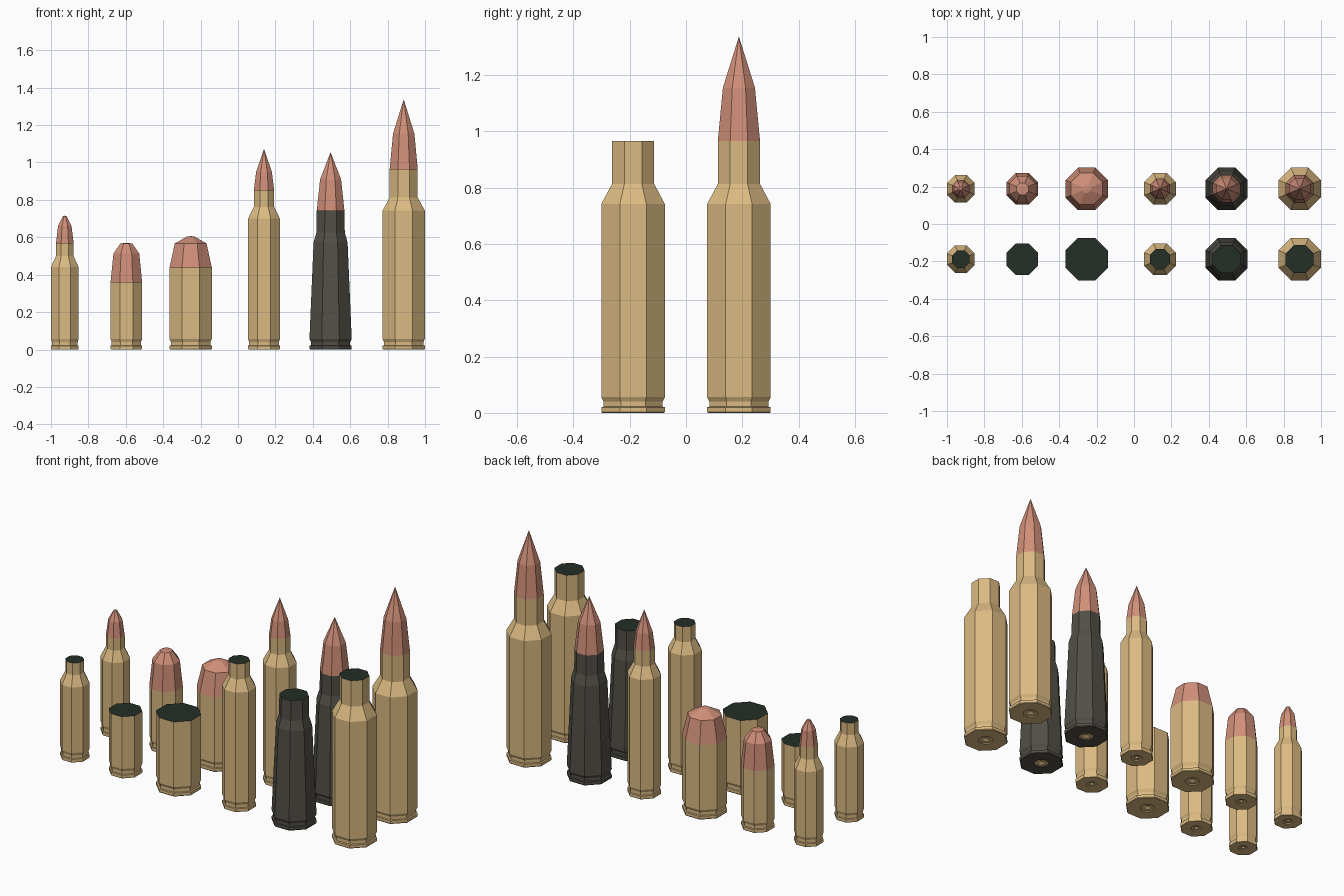
import bpy, bmesh, math

if "Cube" in bpy.data.objects:
    bpy.data.objects.remove(bpy.data.objects["Cube"])


def srgb(*c):
    return tuple((v / 255 / 12.92) if v / 255 < 0.04045 else ((v / 255 + 0.055) / 1.055) ** 2.4 for v in c) + (1,)


def material(name, *c):
    m = bpy.data.materials.new(name)
    m.diffuse_color = srgb(*c)
    m.use_nodes = True
    m.node_tree.nodes["Principled BSDF"].inputs["Base Color"].default_value = m.diffuse_color
    return m


BRASS = material("brass", 219, 186, 130)
COPPER = material("copper", 208, 143, 121)
STEEL = material("dark_steel", 82, 79, 71)
POWDER = material("dark_mouth", 36, 46, 38)

SIDES = 8
K = 1 / math.cos(math.pi / SIDES)      # flat half width -> corner radius


def lathe(name, x, y, profile, mat):
    """Eight sided turned part; profile is (half width, z), zero width makes a point."""
    bm = bmesh.new()
    rings = []
    for r, z in profile:
        if r == 0:
            rings.append([bm.verts.new((0, 0, z))])
        else:
            rings.append([bm.verts.new((r * K * math.cos((i + .5) * math.tau / SIDES),
                                        r * K * math.sin((i + .5) * math.tau / SIDES), z))
                          for i in range(SIDES)])
    for a, b in zip(rings, rings[1:]):
        for i in range(SIDES):
            j = (i + 1) % SIDES
            if len(b) == 1:
                bm.faces.new((a[i], a[j], b[0]))
            elif len(a) == 1:
                bm.faces.new((a[0], b[j], b[i]))
            else:
                bm.faces.new((a[i], a[j], b[j], b[i]))
    me = bpy.data.meshes.new(name)
    bm.to_mesh(me)
    bm.free()
    me.materials.append(mat)
    ob = bpy.data.objects.new(name, me)
    ob.location = (x, y, 0)
    bpy.context.collection.objects.link(ob)
    return ob


# name, x, base half width, case material, case profile above the groove, bullet profile above the mouth
ROUNDS = [
    ("small_rifle", -0.926, .074, BRASS, [(.074, .44), (.047, .50), (.047, .57)],
     [(.036, .66), (.01, .712), (0, .716)]),
    ("small_pistol", -0.597, .084, BRASS, [(.084, .362)],
     [(.069, .513), (.032, .567), (0, .57)]),
    ("large_pistol", -0.253, .113, BRASS, [(.113, .438)],
     [(.085, .567), (.022, .603), (0, .606)]),
    ("medium_rifle", 0.139, .085, BRASS, [(.085, .70), (.054, .763), (.054, .853)],
     [(.042, .95), (0, 1.073)]),
    ("steel_rifle", 0.495, .113, STEEL, [(.091, .572), (.076, .625), (.074, .743)],
     [(.056, .91), (0, 1.055)]),
    ("large_rifle", 0.886, .113, BRASS, [(.113, .742), (.075, .813), (.075, .965)],
     [(.057, 1.155), (0, 1.337)]),
]

for name, x, r, mat, upper, tip in ROUNDS:
    p = r * .34
    base = [(p, .006), (p, 0), (r * .97, 0), (r, .004), (r, .02), (r * .93, .022), (r * .93, .04), (r, .056)]
    mouth = upper[-1]
    for kind, y in (("loaded", .188), ("empty", -.188)):
        tag = f"{kind}_{name}"
        # case with rim and extractor groove
        lathe(tag + "_case", x, y, base + upper, mat)
        # recessed primer with firing dent
        lathe(tag + "_primer", x, y, [(0, .016), (p * .45, .006), (p, .006)], BRASS)
        if kind == "loaded":
            lathe(tag + "_bullet", x, y, [mouth] + tip, COPPER)
        else:
            # dark mouth of the empty case
            lathe(tag + "_mouth", x, y, [mouth, (0, mouth[1])], POWDER)
